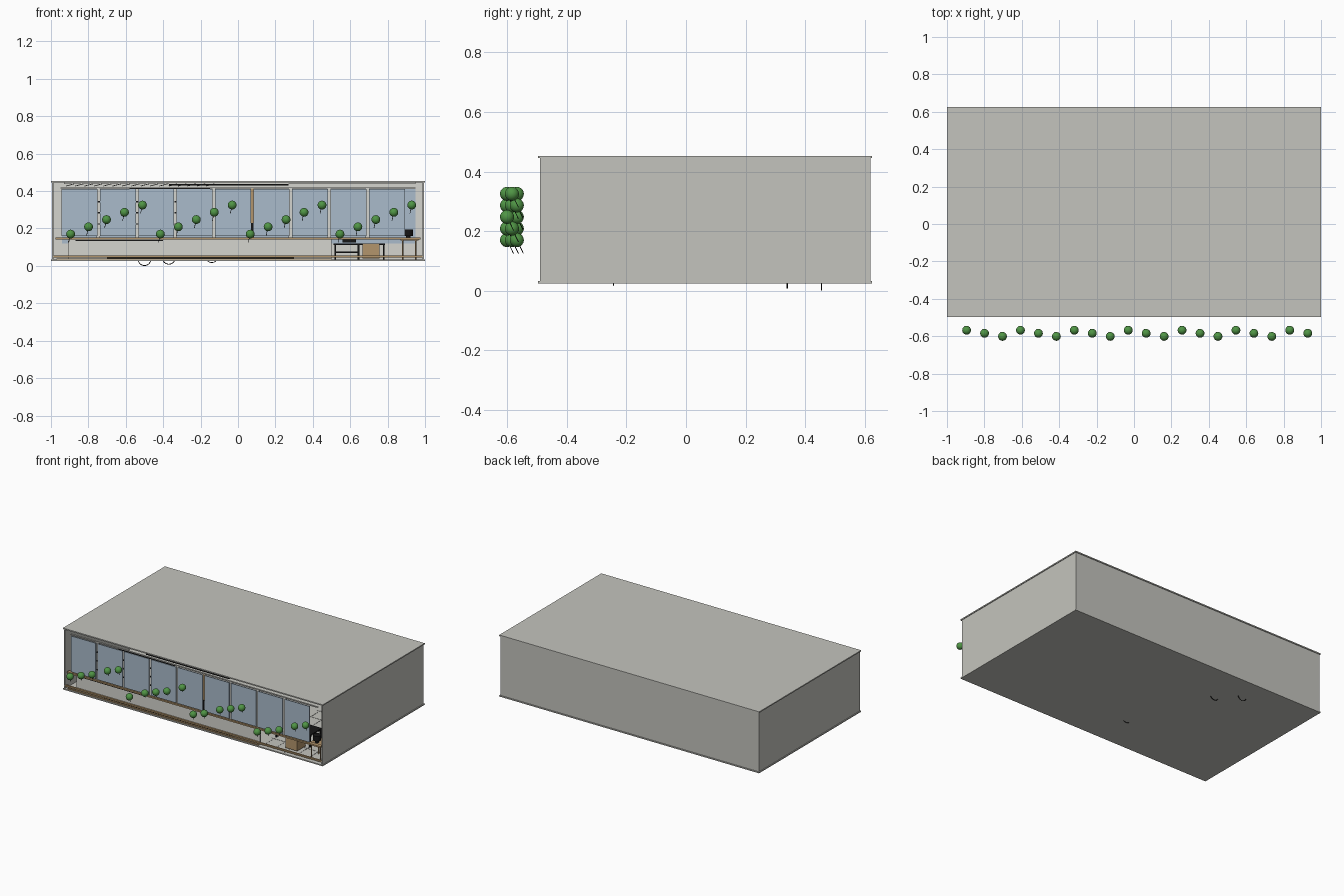
import bpy
from math import radians
from mathutils import Vector

if "Cube" in bpy.data.objects:
    bpy.data.objects.remove(bpy.data.objects["Cube"])


def material(name, rgb):
    m = bpy.data.materials.new(name)
    m.use_nodes = True
    m.diffuse_color = (*rgb, 1)
    m.node_tree.nodes["Principled BSDF"].inputs["Base Color"].default_value = (*rgb, 1)
    return m


concrete = material("concrete", (.55, .55, .51))
plaster = material("pale plaster", (.66, .66, .62))
glass = material("blue glass", (.40, .50, .60))
wood = material("tan wood", (.45, .30, .15))
black = material("black metal", (.008, .008, .008))
green = material("leaf green", (.08, .30, .06))
grey = material("grey metal", (.25, .25, .24))


def finish(name, mat):
    o = bpy.context.object
    o.name = name
    o.data.materials.append(mat)
    return o


def box(name, x, y, z, mat):
    """Box spanning the given (low, high) ranges."""
    bpy.ops.mesh.primitive_cube_add(size=1)
    o = finish(name, mat)
    o.location = [(a + b) / 2 for a, b in (x, y, z)]
    o.scale = [b - a for a, b in (x, y, z)]
    return o


def rod(name, start, end, radius, mat, sides=8):
    a, b = Vector(start), Vector(end)
    bpy.ops.mesh.primitive_cylinder_add(vertices=sides, radius=radius, depth=(b - a).length,
                                        location=(a + b) / 2)
    o = finish(name, mat)
    o.rotation_euler = (b - a).to_track_quat('Z', 'Y').to_euler()
    bpy.ops.object.shade_smooth_by_angle(angle=radians(40))
    return o


# Open-fronted shell
box("floor_slab", (-1, 1), (-.497, .625), (.025, .033), concrete)
box("roof_slab", (-1, 1), (-.497, .625), (.445, .453), concrete)
box("back_wall", (-.995, .995), (.612, .62), (.033, .445), concrete)
for name, side in (("right_wall", -1), ("left_wall", 1)):
    xs = sorted((side * .987, side * .995))
    box(name, xs, (-.49, .62), (.033, .445), concrete)

# Interior lining, rear windows and floor joints
box("rear_lining", (-.987, .987), (.602, .612), (.033, .445), plaster)
box("rear_window", (-.94, .95), (.596, .602), (.12, .41), glass)
for i in range(10):
    y = -.45 + i * .1
    box("floor_joint", (.5, .98), (y, y + .004), (.033, .034), grey)
for i in range(6):
    x = .52 + i * .085
    box("floor_joint", (x, x + .004), (-.48, .6), (.033, .034), grey)

# Window row with posts in the gaps
pitch = .2055
for i in range(9):
    x = -.944 + i * pitch
    box("window_pane", (x, x + .192), (-.49, -.484), (.16, .41), glass)
    if i:
        post = wood if i == 5 else plaster
        box("window_post", (x - .018, x + .002), (-.478, -.466), (.15, .415), post)
    if 0 < i < 4:
        for k in range(3):
            z = .22 + k * .06
            box("post_bracket", (x - .013, x), (-.482, -.478), (z, z + .008), black)
box("post_base", (.062, .085), (-.484, -.478), (.16, .23), black)

# Low front wall and timber rails
box("low_wall", (-.91, .5), (-.474, -.462), (.033, .142), plaster)
box("upper_rail", (-.975, .975), (-.488, -.462), (.142, .152), wood)
box("lower_rail", (-.987, .987), (-.49, -.478), (.046, .056), wood)
box("sill_rail", (-.97, .5), (-.49, -.48), (.033, .039), wood)
box("wall_trim_upper", (-.87, -.4), (-.478, -.472), (.134, .139), black)
box("wall_trim_lower", (-.7, .3), (-.48, -.474), (.039, .044), black)

# Ceiling rails
box("top_rail", (-.95, .95), (-.484, -.474), (.413, .419), plaster)
box("ceiling_light_rail", (-.58, -.15), (-.488, -.48), (.411, .416), black)
box("ceiling_track", (-.37, .27), (-.485, -.472), (.431, .437), black)
for i in range(16):
    x = -.92 + i * .05
    rod("ceiling_truss", (x, -.45, .427), (x + .045, -.45, .439), .002, grey, 6)
for y in (-.45, -.3, -.15):
    box("ceiling_beam", (-.93, .95), (y, y + .012), (.437, .445), plaster)

# Desk, cabinet and side table in the open bay
box("cabinet", (.665, .757), (-.43, -.34), (.04, .12), wood)
box("desk_top", (.51, .785), (-.33, -.2), (.112, .12), black)
for x in (.515, .64, .775):
    for y in (-.325, -.21):
        box("desk_leg", (x, x + .009), (y, y + .009), (.033, .112), black)
box("desk_screen", (.56, .63), (-.26, -.253), (.125, .142), black)
box("desk_shelf", (.515, .65), (-.33, -.28), (.07, .076), black)
box("side_table", (.87, .965), (-.46, -.36), (.135, .142), wood)
for x in (.88, .95):
    for y in (-.45, -.37):
        rod("side_table_leg", (x, y, .033), (x, y, .135), .004, wood)
rod("table_bowl", (.91, -.43, .16), (.91, -.43, .195), .026, black, 20)
rod("table_bowl_foot", (.91, -.43, .142), (.91, -.43, .16), .012, black, 12)

# Wheel rims that dip below the floor
for x, y, z in ((-.5, .455, .036), (-.37, .34, .043), (-.14, -.243, .052)):
    bpy.ops.mesh.primitive_torus_add(location=(x, y, z), rotation=(radians(90), 0, 0),
                                     major_radius=.034, minor_radius=.002,
                                     major_segments=32, minor_segments=6)
    finish("wheel_rim", black)
    bpy.ops.object.shade_smooth()

# Row of round shrubs on thin stems
for i in range(20):
    p = Vector((-.895 + i * .096, -.568 - (i % 3) * .0165, .17 + (i % 5) * .0388))
    bpy.ops.mesh.primitive_uv_sphere_add(segments=24, ring_count=14, radius=.0235, location=p)
    finish("shrub", green)
    bpy.ops.object.shade_smooth()
    rod("shrub_stem", p, p + Vector((-.01, .022, -.045)), .0015, black, 6)
